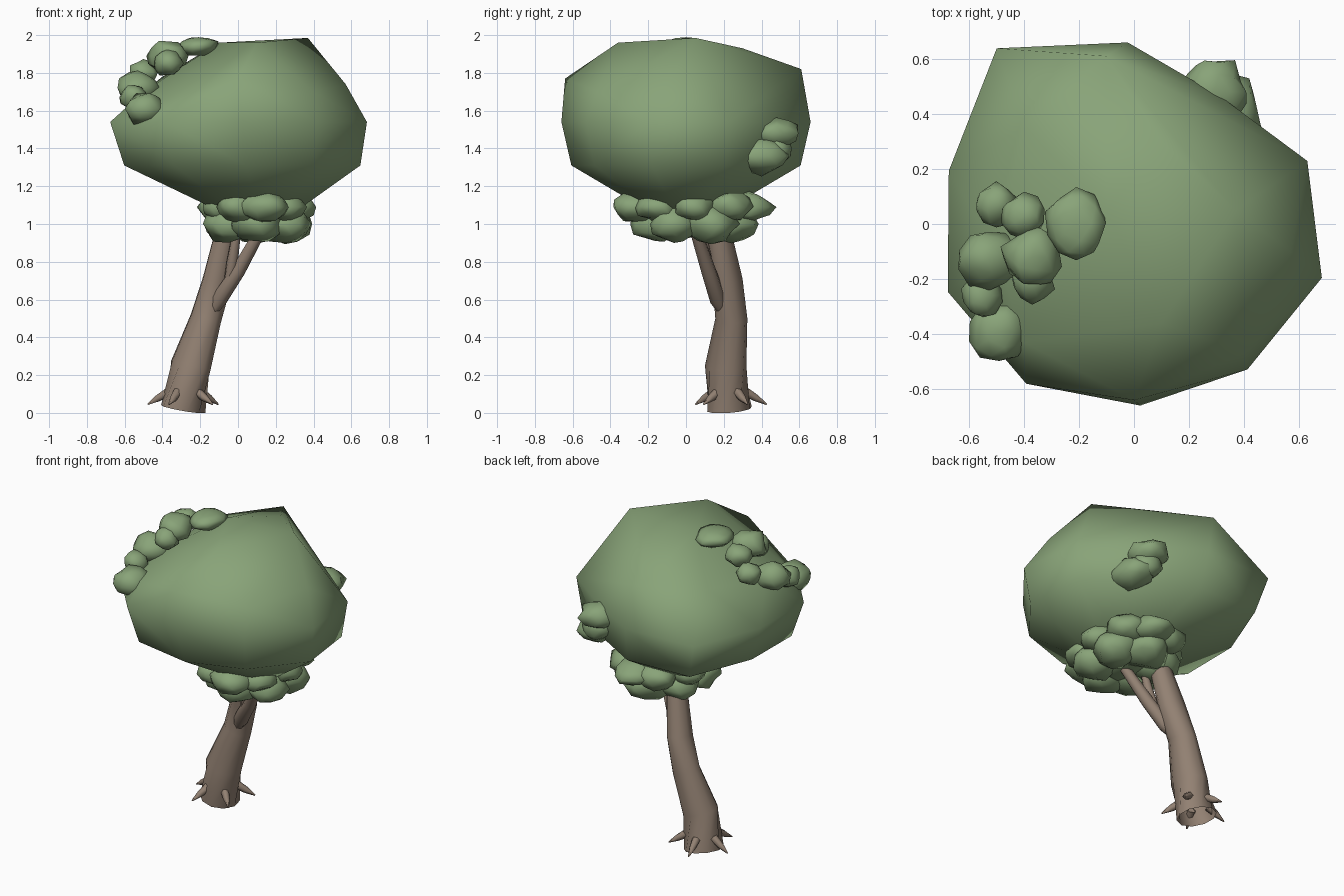
import bpy, bmesh, math, random
from mathutils import Vector

random.seed(4)
cube = bpy.data.objects.get("Cube")
if cube:
    bpy.data.objects.remove(cube)


def material(name, color):
    mat = bpy.data.materials.new(name)
    mat.use_nodes = True
    mat.diffuse_color = color
    shader = mat.node_tree.nodes["Principled BSDF"]
    shader.inputs["Base Color"].default_value = color
    return mat


leaf_green = material("leaf green", (0.25, 0.37, 0.19, 1))
bark_brown = material("bark brown", (0.29, 0.22, 0.17, 1))


def finish(bm, name, mat):
    """Turn a bmesh into a smooth shaded object of one colour."""
    bmesh.ops.recalc_face_normals(bm, faces=bm.faces)
    for face in bm.faces:
        face.smooth = True
    mesh = bpy.data.meshes.new(name)
    bm.to_mesh(mesh)
    bm.free()
    mesh.materials.append(mat)
    obj = bpy.data.objects.new(name, mesh)
    bpy.context.collection.objects.link(obj)


def polar(angle, radius_x, radius_y, z):
    return Vector((radius_x * math.cos(angle), radius_y * math.sin(angle), z))


def spin(count, start=0.0):
    """Evenly spaced angles around a full turn."""
    return [start + math.tau * step / count for step in range(count)]


def add_tube(bm, points, radii, sides):
    """Sweep a ring along a path, square to its direction."""
    points = [Vector(point) for point in points]
    last = len(points) - 1
    rings = []
    for i, (point, radius) in enumerate(zip(points, radii)):
        direction = points[min(i + 1, last)] - points[max(i - 1, 0)]
        turn = direction.to_track_quat("Z", "Y")
        rings.append([bm.verts.new(point + turn @ polar(angle, radius, radius, 0))
                      for angle in spin(sides)])
    for lower, upper in zip(rings, rings[1:]):
        for k in range(sides):
            bm.faces.new((lower[k - 1], lower[k], upper[k], upper[k - 1]))


def add_blob(bm, centre, width, depth, height):
    """Add one uneven, flattened ball of leaves."""
    ball = bmesh.ops.create_icosphere(bm, subdivisions=2, radius=1)
    size = Vector((width, depth, height))
    for vert in ball["verts"]:
        vert.co = Vector(centre) + vert.co * size * random.uniform(0.85, 1.1)


# Trunk: leaning tube, open at the ground
trunk = bmesh.new()
trunk_path = [(-0.29, 0.23, 0.02), (-0.25, 0.21, 0.25), (-0.17, 0.24, 0.5),
              (-0.11, 0.22, 0.7), (-0.03, 0.15, 1.1)]
add_tube(trunk, trunk_path, [0.12, 0.11, 0.085, 0.08, 0.055], sides=10)
finish(trunk, "trunk", bark_brown)

# Branches: two thin limbs forking towards the front
branches = bmesh.new()
long_limb = [(-0.14, 0.2, 0.52), (-0.1, 0.17, 0.6), (0, 0.12, 0.75), (0.14, 0.04, 1)]
short_limb = [(-0.05, 0.15, 0.67), (-0.03, 0.11, 0.8), (0, 0.08, 1)]
add_tube(branches, long_limb, [0.02, 0.045, 0.04, 0.03], sides=8)
add_tube(branches, short_limb, [0.03, 0.03, 0.02], sides=8)
finish(branches, "branches", bark_brown)

# Roots: small spikes sloping out of the foot
roots = bmesh.new()
foot = Vector((-0.28, 0.23, 0))
for angle in spin(5, start=0.5):
    inner = foot + polar(angle, 0.09, 0.09, 0.11)
    tip = foot + polar(angle, 0.2, 0.2, 0.045)
    add_tube(roots, [inner, inner.lerp(tip, 0.5), tip], [0.026, 0.02, 0.004], sides=6)
finish(roots, "roots", bark_brown)

# Crown: hull of an uneven outline, shrunk towards the bottom, and a lopsided top
crown = bmesh.new()
outline = [0.81, 0.7, 0.72, 0.7, 0.66, 0.67, 0.71, 0.67, 0.56, 0.66]
for height, scale, shift in [(1.08, 0.33, 0.1), (1.31, 0.92, 0.02), (1.54, 1, 0)]:
    for angle, radius in zip(spin(len(outline), math.radians(128)), outline):
        reach = radius * scale
        crown.verts.new(polar(angle, reach, reach, height) + Vector((shift, 0, 0)))
shoulder = [(0.57, -0.1, 1.74), (0.4, -0.47, 1.7), (0, -0.64, 1.77), (-0.4, -0.43, 1.65),
            (-0.5, -0.1, 1.7), (-0.4, 0.35, 1.78), (-0.1, 0.61, 1.82), (0.37, 0.3, 1.7)]
top = [(0.37, 0.05, 1.985), (0.1, -0.36, 1.96), (-0.1, 0.05, 1.96), (0.1, 0.3, 1.93)]
for point in shoulder + top:
    crown.verts.new(point)
bmesh.ops.convex_hull(crown, input=crown.verts)
finish(crown, "crown", leaf_green)

# Lower clump: two rings of leaves around the top of the trunk
lower_clump = bmesh.new()
middle = Vector((0.1, 0.04, 0))
for angle in spin(9):
    width = random.uniform(0.1, 0.15)
    add_blob(lower_clump, middle + polar(angle, 0.2, 0.3, 1.09), width, width, 0.08)
for angle in spin(6, start=0.5):
    add_blob(lower_clump, middle + polar(angle, 0.17, 0.2, 1), 0.14, 0.14, 0.1)
add_blob(lower_clump, middle + Vector((0, 0, 1)), 0.15, 0.2, 0.07)
finish(lower_clump, "lower_clump", leaf_green)

# Shoulder clump: leaves spilling down the right side of the crown
shoulder_clump = bmesh.new()
add_blob(shoulder_clump, (-0.21, 0, 1.94), 0.11, 0.13, 0.055)
for centre in [(-0.37, -0.12, 1.89), (-0.53, -0.13, 1.72), (-0.49, -0.39, 1.61)]:
    add_blob(shoulder_clump, centre, 0.11, 0.11, 0.09)
for centre in [(-0.5, 0.07, 1.8), (-0.4, 0.03, 1.88), (-0.37, -0.21, 1.85), (-0.55, -0.26, 1.67)]:
    add_blob(shoulder_clump, centre, 0.08, 0.08, 0.07)
finish(shoulder_clump, "shoulder_clump", leaf_green)

# Rear clump: leaf balls low on the back left
rear_clump = bmesh.new()
add_blob(rear_clump, (0.29, 0.48, 1.48), 0.12, 0.13, 0.08)
add_blob(rear_clump, (0.35, 0.4, 1.36), 0.11, 0.15, 0.1)
add_blob(rear_clump, (0.3, 0.48, 1.4), 0.09, 0.09, 0.08)
finish(rear_clump, "rear_clump", leaf_green)
